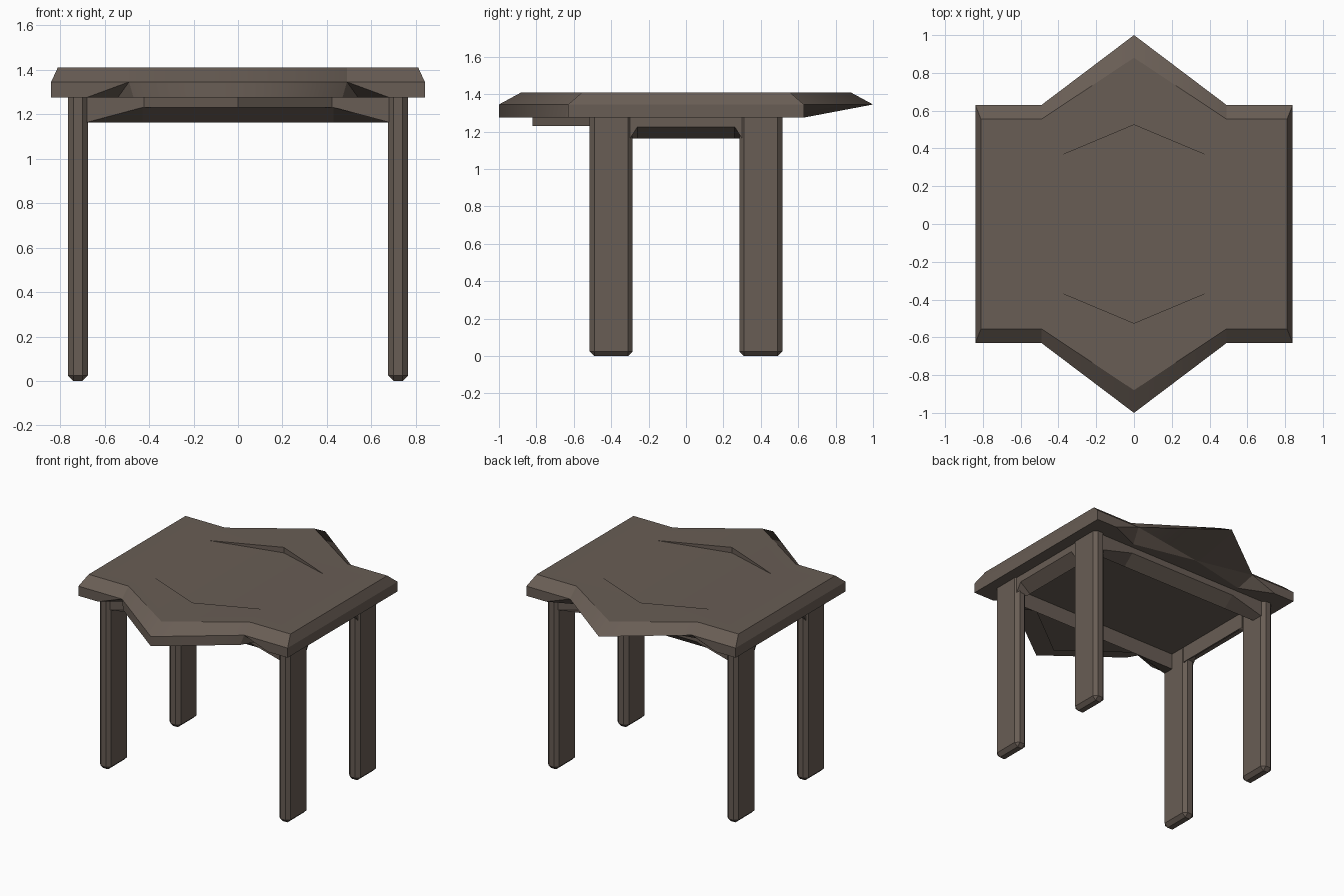
import bpy, bmesh
from mathutils import Matrix, Vector
from math import pi

if "Cube" in bpy.data.objects:
    bpy.data.objects.remove(bpy.data.objects["Cube"])

wood = bpy.data.materials.new("brown_wood")
wood.diffuse_color = (0.14, 0.11, 0.09, 1)
wood.use_nodes = True
wood.node_tree.nodes["Principled BSDF"].inputs["Base Color"].default_value = wood.diffuse_color


def make(name, bm):
    bmesh.ops.recalc_face_normals(bm, faces=bm.faces[:])
    me = bpy.data.meshes.new(name)
    bm.to_mesh(me)
    bm.free()
    me.materials.append(wood)
    ob = bpy.data.objects.new(name, me)
    bpy.context.collection.objects.link(ob)
    return ob


# Tabletop, right half as polygons, mirrored to the left and welded
Z, M, T = 1.275, 1.345, 1.41             # bottom, rim and top heights
outer = [(0, -1), (.49, -.63), (.84, -.63), (.84, .63), (.49, .63), (0, 1)]
inset = [(0, -.88), (.49, -.555), (.81, -.555), (.81, .555), (.49, .555), (0, .88)]
hexa = [(0, -.525), (.465, -.33), (.465, .33), (0, .525)]
mid = [(x, y, M) for x, y in outer]
top = [(x, y, T) for x, y in inset]
rim = [(x, y, T) for x, y in hexa]
dip = [(0, -.525, 1.37), (0, .525, 1.37)]
f0, f1, f2 = (0, -1, Z), (.47, -.645, Z), (.68, -.63, Z)
c0, c1, b2 = (.84, -.63, Z), (.84, .63, Z), (.68, .63, Z)
fi, bi, b0 = (.54, -.53, Z), (.45, .53, Z), (0, .63, Z)
polys = [
    # sides, cut up to the rim at the notches
    [f0, f1, mid[1], mid[0]], [f2, c0, mid[2], mid[1]],
    [c0, c1, mid[3], mid[2]], [c1, b2, mid[4], mid[3]],
    # underside
    [f1, mid[1], fi], [mid[1], f2, fi],
    [b2, mid[4], bi], [mid[4], b0, bi], [mid[4], mid[5], b0],
    [f0, f1, fi, bi, b0], [fi, f2, c0, c1, b2, bi],
    # panel: shallow trough with its side edges at table height
    [rim[0], rim[1], dip[0]], [rim[2], rim[3], dip[1]],
    [dip[0], rim[1], rim[2], dip[1]],
]
match = [0, 1, 1, 2, 2, 3]
for i in range(5):
    polys.append([mid[i], mid[i + 1], top[i + 1], top[i]])
    a, b = rim[match[i]], rim[match[i + 1]]
    polys.append([top[i], top[i + 1], b] + ([a] if a != b else []))
bm = bmesh.new()
for s in (1, -1):
    for p in polys:
        bm.faces.new([bm.verts.new((s * x, y, z)) for x, y, z in p])
bmesh.ops.remove_doubles(bm, verts=bm.verts[:], dist=1e-4)
bmesh.ops.recalc_face_normals(bm, faces=bm.faces[:])
for f in bm.faces:
    f.smooth = True
for e in bm.edges:                       # soft only on the tips' centre line
    tip = all(abs(v.co.x) < .01 and abs(v.co.y) > .6 for v in e.verts)
    e.smooth = tip or e.calc_face_angle(3) < .2
make("tabletop", bm)

# Front support wedge under the front tip
bm = bmesh.new()
f = bm.faces.new([bm.verts.new((x, y, 1.23)) for x, y in ((0, -.82), (.43, -.49), (-.43, -.49))])
ext = bmesh.ops.extrude_face_region(bm, geom=[f])
for v in ext["geom"]:
    if isinstance(v, bmesh.types.BMVert):
        v.co.z = 1.28
make("front_support", bm)


# Legs: flat boards with chamfered edges and feet
def leg(name, sx, sy):
    bm = bmesh.new()
    bmesh.ops.create_cube(bm, size=1)
    for v in bm.verts:
        v.co = Vector((sx * .72 + v.co.x * .09, sy * .4 + v.co.y * .23, (v.co.z + .5) * 1.28))
    edges = [e for e in bm.edges if min(v.co.z for v in e.verts) < .1]
    bmesh.ops.bevel(bm, geom=edges, offset=.025, segments=1, affect='EDGES', profile=.5)
    make(name, bm)


for sx, side in ((-1, "left"), (1, "right")):
    for sy, end in ((-1, "front"), (1, "back")):
        leg(f"{end}_{side}_leg", sx, sy)


# Aprons: arched outer face, underside sloping down to a straight inner edge
def apron(name, length, arch, dist, angle, rise):
    bm = bmesh.new()
    xs = (-length, -arch, arch, length)
    zs = (1.163, rise, rise, 1.163)
    inner = dist - .08
    rows = [[bm.verts.new((x, -dist, 1.285)) for x in xs],
            [bm.verts.new((x, -dist, z)) for x, z in zip(xs, zs)],
            [bm.verts.new((x, -inner, 1.163)) for x in xs],
            [bm.verts.new((x, -inner, 1.285)) for x in xs]]
    for k in range(4):
        a, b = rows[k], rows[(k + 1) % 4]
        for i in range(3):
            bm.faces.new((a[i], a[i + 1], b[i + 1], b[i]))
    for i in (0, 3):
        bm.faces.new([r[i] for r in rows])
    bm.transform(Matrix.Rotation(angle, 4, 'Z'))
    make(name, bm)


apron("front_apron", .68, .43, .495, 0, 1.23)
apron("back_apron", .68, .43, .495, pi, 1.23)
apron("right_apron", .30, .26, .755, pi / 2, 1.225)
apron("left_apron", .30, .26, .755, -pi / 2, 1.225)
